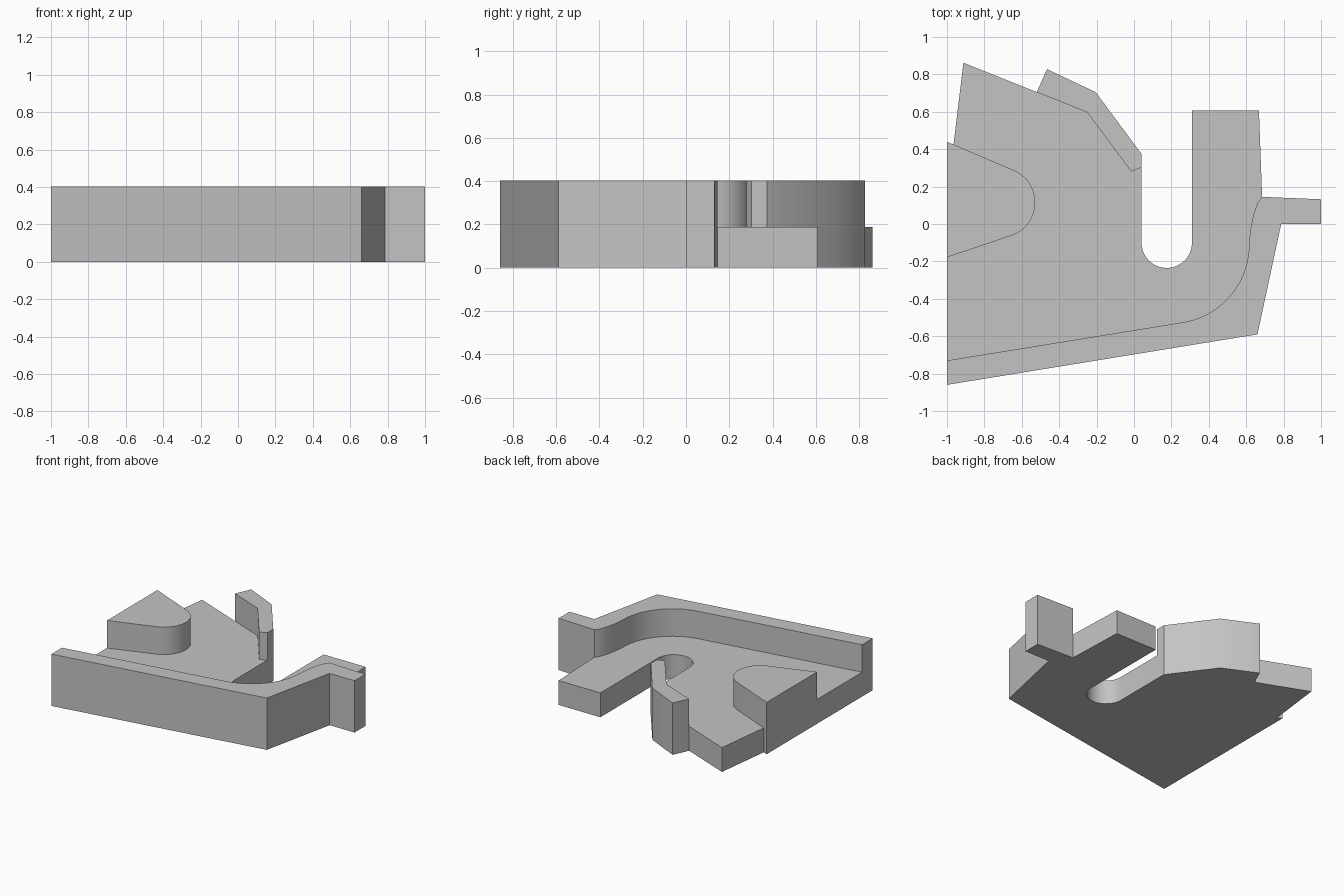
import bpy
import bmesh
from math import sin, cos, radians

if "Cube" in bpy.data.objects:
    bpy.data.objects.remove(bpy.data.objects["Cube"], do_unlink=True)

HEIGHT = 0.402
FLOOR = 0.189

grey = bpy.data.materials.new("plain grey")
grey.use_nodes = True
colour = (0.55, 0.55, 0.55, 1)
grey.diffuse_color = colour
grey.node_tree.nodes["Principled BSDF"].inputs["Base Color"].default_value = colour


def arc(cx, cy, r, start, end, steps=20):
    """Points along a circular arc, angles in degrees."""
    angles = [radians(start + (end - start) * i / steps) for i in range(steps + 1)]
    return [(cx + r * cos(a), cy + r * sin(a)) for a in angles]


def prism(name, outline, z0, z1):
    """Extrude a flat outline into a closed solid."""
    bm = bmesh.new()
    base = bm.faces.new([bm.verts.new((x, y, z0)) for x, y in outline])
    top = bmesh.ops.extrude_face_region(bm, geom=[base])["geom"]
    verts = [v for v in top if isinstance(v, bmesh.types.BMVert)]
    bmesh.ops.translate(bm, verts=verts, vec=(0, 0, z1 - z0))
    bmesh.ops.recalc_face_normals(bm, faces=bm.faces)
    mesh = bpy.data.meshes.new(name)
    bm.to_mesh(mesh)
    bm.free()
    mesh.materials.append(grey)
    obj = bpy.data.objects.new(name, mesh)
    bpy.context.collection.objects.link(obj)
    return obj


# Outer shape, with the round-ended slot in the back
outline = [(-1, -0.86), (0.66, -0.59), (0.787, 0), (1, 0), (1, 0.132),
           (0.685, 0.145), (0.668, 0.607), (0.31, 0.607)]
outline += arc(0.175, -0.1, 0.135, 0, -180)
outline += [(0.04, 0.375), (-0.205, 0.705), (-0.465, 0.828), (-0.52, 0.705),
            (-0.912, 0.862), (-0.965, 0.425), (-1, 0.44)]
body = prism("bracket_body", outline, 0, HEIGHT)

# Pocket above the floor: leaves the front wall, back deflector and rounded boss
pocket = [(-1.1, -0.746)]
pocket += arc(0.195, -0.111, 0.42, -80.8, 0)
pocket += [(0.622, -0.03), (0.64, 0.055), (0.662, 0.115), (0.685, 0.145)]
pocket += [(0.8, 0.9), (0.2, 0.9), (0.2, 0.36), (0.04, 0.302), (-0.015, 0.28),
           (-0.25, 0.597), (-0.52, 0.705), (-0.6, 1), (-1.1, 1), (-1.1, 0.6),
           (-0.965, 0.425)]
pocket += arc(-0.715, 0.115, 0.187, 66, -72.5)
pocket += [(-1.1, -0.212)]
cutter = prism("pocket_cutter", pocket, FLOOR, HEIGHT + 0.2)
cutter.hide_render = True

cut = body.modifiers.new("pocket", "BOOLEAN")
cut.operation = "DIFFERENCE"
cut.solver = "EXACT"
cut.object = cutter
for obj in bpy.context.selected_objects:
    obj.select_set(False)
bpy.context.view_layer.objects.active = body
body.select_set(True)
bpy.ops.object.modifier_apply(modifier=cut.name)
bpy.data.objects.remove(cutter, do_unlink=True)

# Smooth the rounded walls, keep the corners crisp
bpy.ops.object.shade_smooth_by_angle(angle=radians(30))
